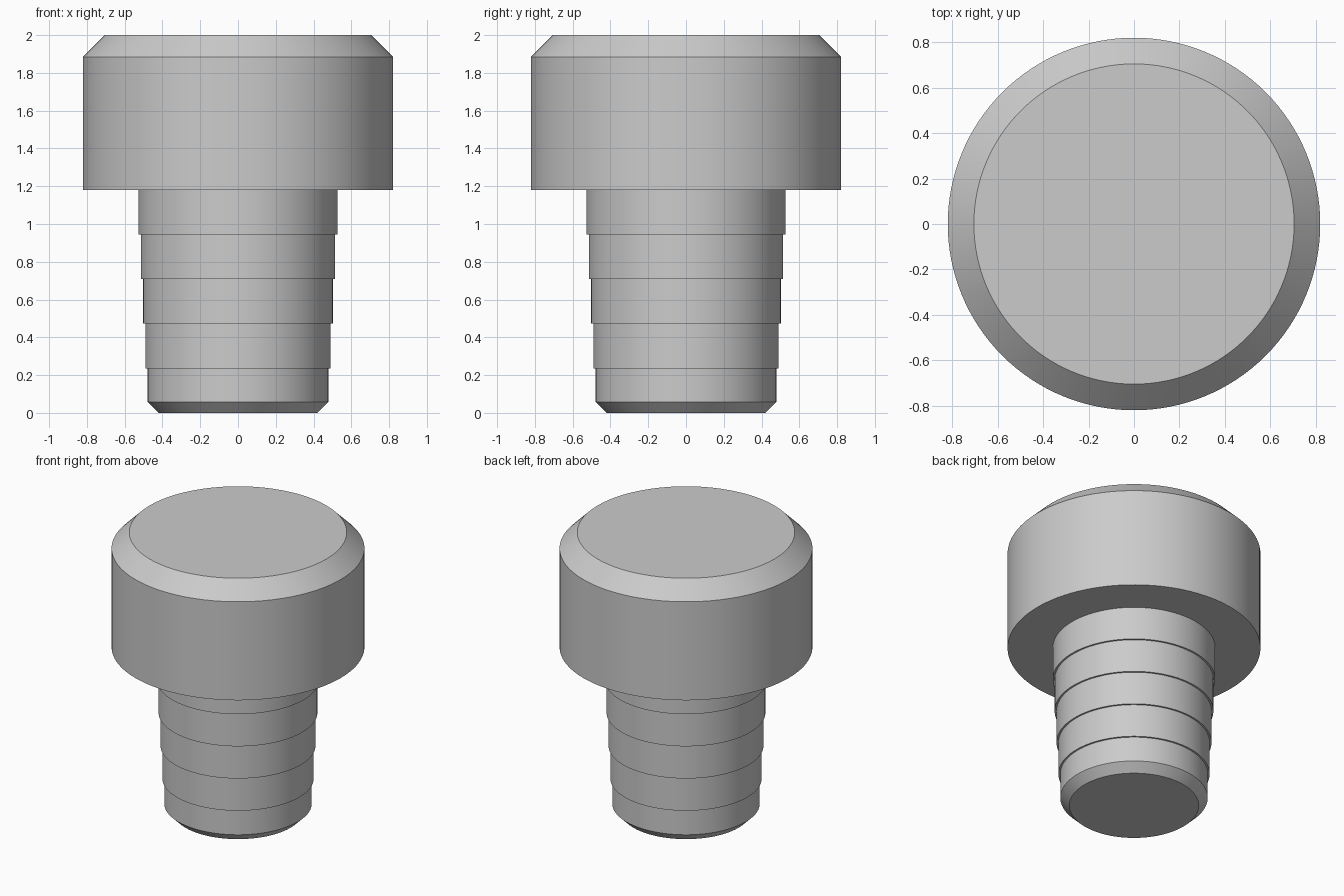
import bpy, bmesh
from math import radians, cos, sin, tau

if "Cube" in bpy.data.objects:
    bpy.data.objects.remove(bpy.data.objects["Cube"], do_unlink=True)

SIDES = 128

# Single flat grey
grey = bpy.data.materials.new("light grey")
grey.use_nodes = True
colour = (0.6, 0.6, 0.6, 1)
grey.diffuse_color = colour
grey.node_tree.nodes["Principled BSDF"].inputs["Base Color"].default_value = colour


def add_rings(bm, profile):
    """Sweep (radius, height) points around z, returning the first and last rings."""
    rings = []
    for r, z in profile:
        rings.append([bm.verts.new((r * cos(tau * i / SIDES), r * sin(tau * i / SIDES), z))
                      for i in range(SIDES)])
    for low, high in zip(rings, rings[1:]):
        for i in range(SIDES):
            j = (i + 1) % SIDES
            bm.faces.new((low[i], low[j], high[j], high[i]))
    return rings[0], rings[-1]


def lathe(name, profile, cap_top):
    bm = bmesh.new()
    bottom, top = add_rings(bm, profile)
    if cap_top:
        bm.faces.new(top)
    if name == "stem":
        bm.faces.new(bottom[::-1])
    mesh = bpy.data.meshes.new(name)
    bm.to_mesh(mesh)
    bm.free()
    mesh.materials.append(grey)
    obj = bpy.data.objects.new(name, mesh)
    bpy.context.collection.objects.link(obj)
    bpy.ops.object.select_all(action="DESELECT")
    obj.select_set(True)
    bpy.context.view_layer.objects.active = obj
    bpy.ops.object.shade_smooth_by_angle(angle=radians(30))
    return obj


# Stepped stem: chamfered tip, then five bands that widen slightly upward
BANDS, STEM_TOP = 5, 1.18
band_height = STEM_TOP / BANDS
stem = [(0.42, 0), (0.478, 0.058)]
for k in range(BANDS):
    radius = 0.478 + 0.0122 * k
    if k:
        stem.append((radius, band_height * k))
    stem.append((radius, band_height * (k + 1)))
lathe("stem", stem, cap_top=False)

# Wide head with an open underside around the stem and a chamfered top
head = [(stem[-1][0], STEM_TOP), (0.82, STEM_TOP), (0.82, 1.885), (0.705, 2)]
lathe("head", head, cap_top=True)
